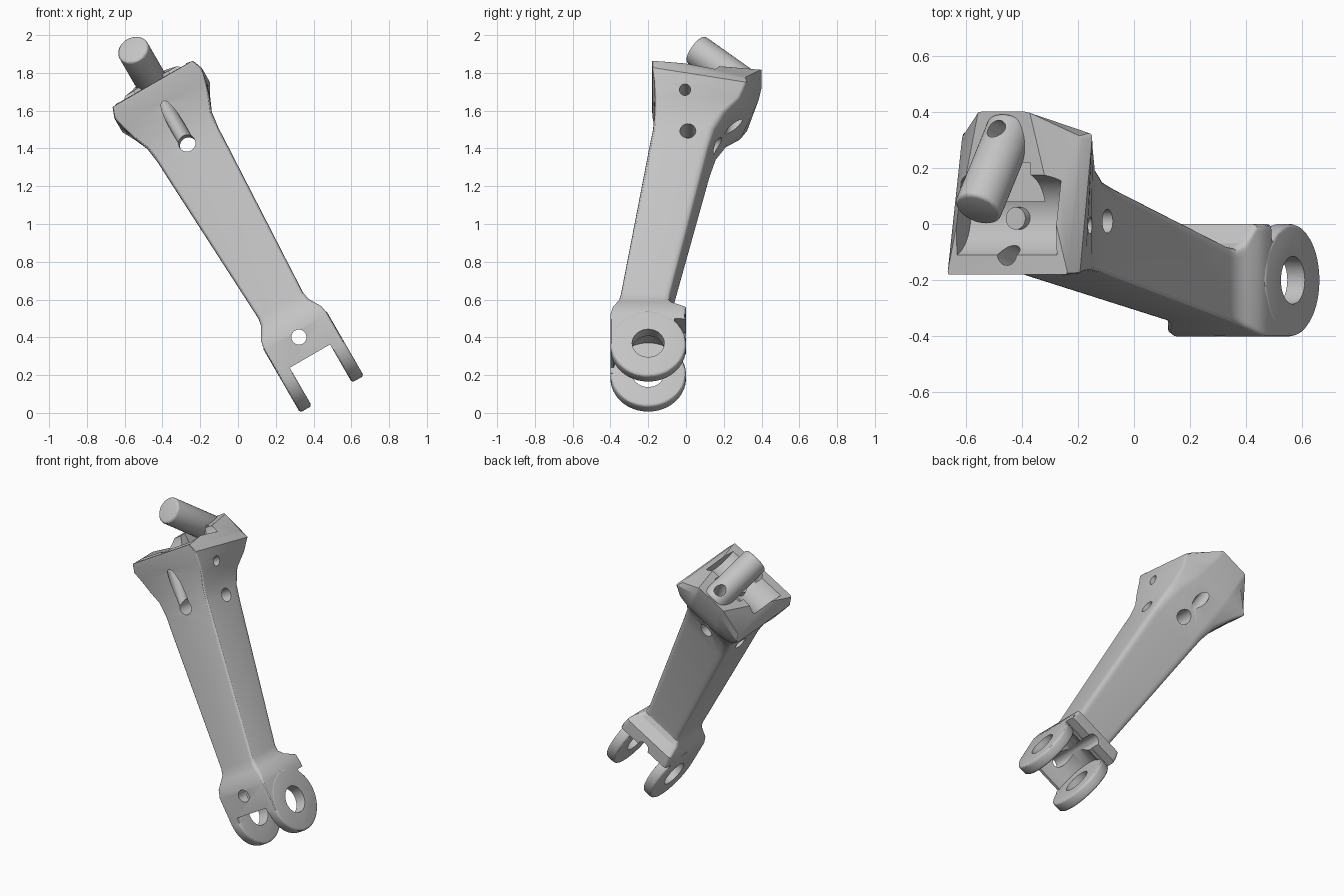
import bpy, bmesh, math
from mathutils import Vector, Matrix

if "Cube" in bpy.data.objects:
    bpy.data.objects.remove(bpy.data.objects["Cube"])

# Everything is built upright around the limb's mid plane, then leaned 30 degrees.
LEAN = Matrix.Rotation(math.radians(-30), 4, 'Y') @ Matrix.Translation((0.48, 0, 0))

grey = bpy.data.materials.new("light grey")
grey.diffuse_color = (0.55, 0.55, 0.55, 1)
grey.use_nodes = True
grey.node_tree.nodes["Principled BSDF"].inputs["Base Color"].default_value = grey.diffuse_color


def new_object(name, bm):
    bmesh.ops.recalc_face_normals(bm, faces=bm.faces)
    mesh = bpy.data.meshes.new(name)
    bm.to_mesh(mesh)
    bm.free()
    mesh.materials.append(grey)
    ob = bpy.data.objects.new(name, mesh)
    bpy.context.collection.objects.link(ob)
    return ob


def cylinder(name, a, b, r, sides=48):
    a, b = Vector(a), Vector(b)
    turn = (b - a).to_track_quat('Z', 'Y').to_matrix().to_4x4()
    bm = bmesh.new()
    bmesh.ops.create_cone(bm, cap_ends=True, segments=sides, radius1=r, radius2=r,
                          depth=(b - a).length,
                          matrix=Matrix.Translation((a + b) / 2) @ turn)
    return new_object(name, bm)


def box(name, lo, hi):
    lo, hi = Vector(lo), Vector(hi)
    bm = bmesh.new()
    bmesh.ops.create_cube(bm, size=1, matrix=Matrix.Translation((lo + hi) / 2)
                          @ Matrix.Diagonal((*(hi - lo), 1)))
    return new_object(name, bm)


def rounded_section(hw, yf, ys, yb, hb, zf, zs, zb, r):
    """Six-cornered cross-section with four points on each rounded corner."""
    c = [Vector(p) for p in ((-hw, yf, zf), (hw, yf, zf), (hw, ys, zs),
                             (hb, yb, zb), (-hb, yb, zb), (-hw, ys, zs))]
    pts = []
    for i, p in enumerate(c):
        ends = []
        for q in (c[i - 1], c[(i + 1) % 6]):
            d = q - p
            ends.append(p + d.normalized() * min(r, 0.45 * d.length))
        for t in (0, 1 / 3, 2 / 3, 1):
            pts.append(ends[0] * (1 - t) ** 2 + p * 2 * t * (1 - t) + ends[1] * t * t)
    return pts


# half width, front y, side rear y, back y, back half width, z front/side/back, rounding
SECTIONS = [
    (.193, -.400, -.010, .000, .180, .037, .037, .037, .010),
    (.193, -.400, -.010, .000, .180, .220, .220, .220, .012),
    (.184, -.388, -.010, .000, .170, .270, .270, .270, .015),
    (.160, -.368, -.080, -.070, .145, .310, .310, .310, .020),
    (.143, -.355, -.100, -.085, .125, .340, .340, .340, .025),
    (.137, -.345, -.095, -.080, .120, .380, .380, .380, .025),
    (.180, -.195, .105, .125, .160, 1.25, 1.25, 1.25, .025),
    (.185, -.175, .140, .160, .155, 1.36, 1.36, 1.36, .025),
    (.197, -.166, .200, .225, .145, 1.45, 1.45, 1.45, .022),
    (.228, -.165, .285, .310, .125, 1.53, 1.52, 1.52, .018),
    (.250, -.168, .305, .340, .115, 1.61, 1.56, 1.59, .015),
    (.267, -.178, .320, .387, .100, 1.68, 1.59, 1.70, .012),
    (.246, -.180, .310, .400, .100, 1.735, 1.63, 1.765, .010),
]

# Limb with fork block and flared head
bm = bmesh.new()
rings = [[bm.verts.new(p) for p in rounded_section(*s)] for s in SECTIONS]
for low, high in zip(rings, rings[1:]):
    for i in range(24):
        j = (i + 1) % 24
        bm.faces.new((low[i], low[j], high[j], high[i]))
bm.faces.new(rings[0])
top = rings[-1]
bm.faces.new(top[7:13])
bm.faces.new(top[19:24] + top[:1])
bm.faces.new(top[:8] + top[12:20])
limb = new_object("limb", bm)

# Fork lugs
lugs = [cylinder(f"fork_lug_{side}", (s * .123, -.2, .037), (s * .195, -.2, .037), .2, 64)
        for side, s in (("left", -1), ("right", 1))]

# Slanted pin on the head and a small boss in its pocket
pin = cylinder("head_pin", (0, .05, 1.946), (0, .343, 1.707), .085)
boss = cylinder("pocket_boss", (0, .02, 1.60), (0, .02, 1.675), .04, 32)

# Cutters
axle = cylinder("axle_hole_cutter", (-.4, -.2, .037), (.4, -.2, .037), .085)
shaft = cylinder("rear_shaft_cutter", (0, .37, 1.94), (0, .225, 1.36), .035, 32)
limb_cutters = [
    axle, shaft,
    box("fork_slot_cutter", (-.123, -.6, -.3), (.123, .2, .07)),
    cylinder("fork_clearance_cutter", (-.123, -.2, .037), (.123, -.2, .037), .185, 64),
    box("fork_back_cutter", (-.1229, -.2, -.2), (.1229, .1, .18)),
    box("fork_notch_cutter", (-.4, -.06, -.2), (.4, .1, .187)),
    cylinder("bolt_hole_cutter", (0, -.6, .186), (0, .2, .186), .04, 32),
    cylinder("front_hole_cutter", (0, -.5, 1.387), (0, .5, 1.34), .045, 32),
    cylinder("front_shaft_cutter", (0, -.08, 1.86), (0, -.18, 1.39), .04, 32),
    cylinder("side_hole_cutter_low", (-.5, .01, 1.34), (.5, .01, 1.34), .042, 32),
    cylinder("side_hole_cutter_high", (-.5, -.005, 1.56), (.5, -.005, 1.56), .03, 32),
    cylinder("head_trough_cutter", (-.205, .03, 1.79), (.205, .03, 1.79), .15, 64),
    box("head_recess_cutter", (-.105, .08, 1.62), (.105, .22, 1.95)),
]


def add_bevel(ob, width):
    m = ob.modifiers.new("bevel", 'BEVEL')
    m.width, m.segments = width, 3
    m.limit_method, m.angle_limit = 'ANGLE', math.radians(40)


def cut(ob, cutters):
    for c in cutters:
        m = ob.modifiers.new("cut", 'BOOLEAN')
        m.operation, m.solver, m.object = 'DIFFERENCE', 'EXACT', c


for ob in lugs:
    add_bevel(ob, .015)
    cut(ob, [axle])
add_bevel(pin, .015)
cut(pin, [shaft])
cut(limb, limb_cutters)

# Apply modifiers, drop the cutters and lean the whole part
parts = [limb, pin, boss] + lugs
bpy.context.view_layer.update()
graph = bpy.context.evaluated_depsgraph_get()
baked = [bpy.data.meshes.new_from_object(ob.evaluated_get(graph)) for ob in parts]
for ob, mesh in zip(parts, baked):
    ob.modifiers.clear()
    ob.data = mesh
    mesh.transform(LEAN)
for c in limb_cutters:
    bpy.data.objects.remove(c)

# Smooth shading with sharp edges kept
for ob in parts:
    bpy.ops.object.select_all(action='DESELECT')
    ob.select_set(True)
    bpy.context.view_layer.objects.active = ob
    bpy.ops.object.shade_smooth_by_angle(angle=math.radians(30))
